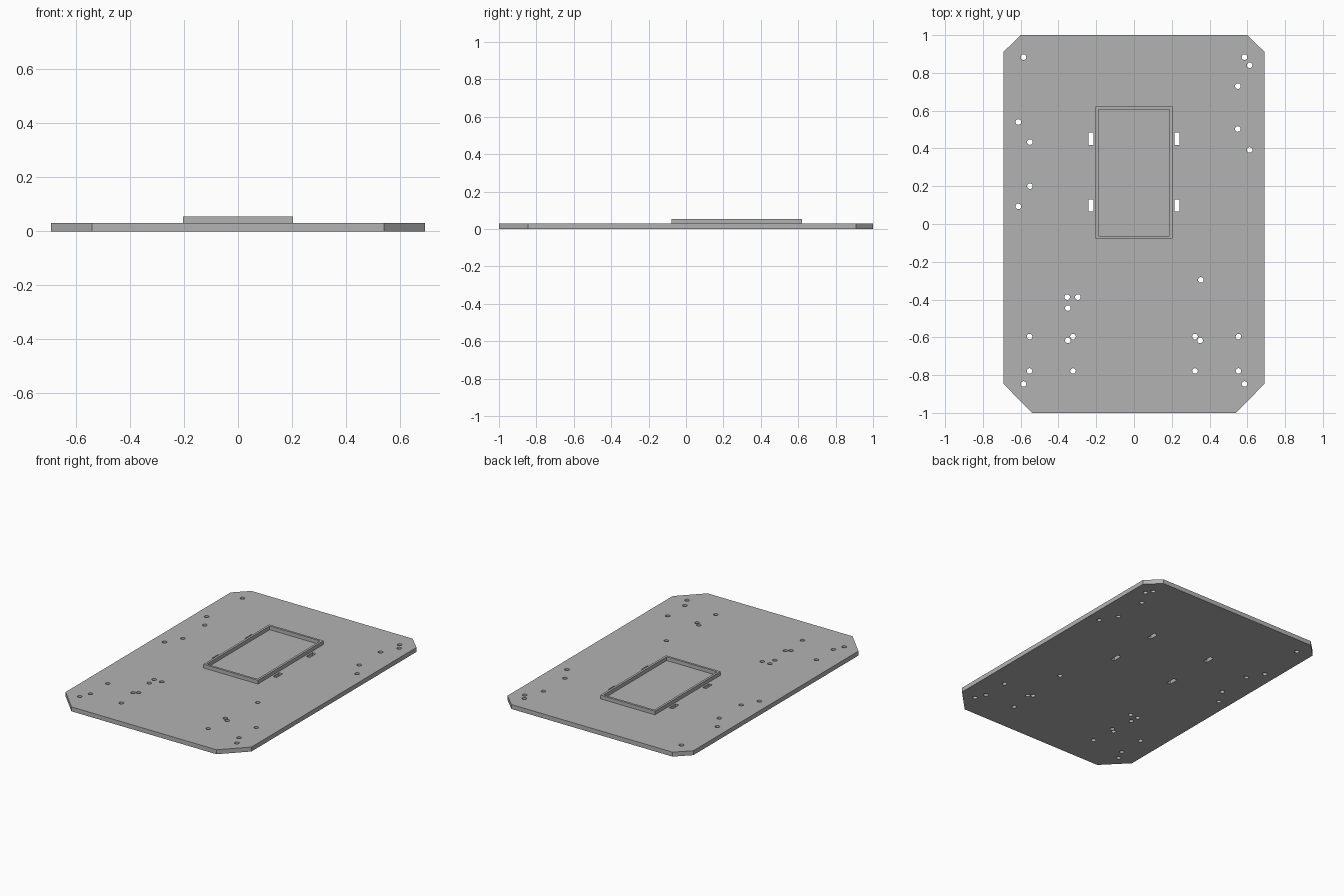
import bpy, bmesh
from math import cos, sin, pi, radians

cube = bpy.data.objects.get("Cube")
if cube:
    bpy.data.objects.remove(cube, do_unlink=True)

grey = bpy.data.materials.new("plain grey")
grey.use_nodes = True
grey.diffuse_color = (0.45, 0.45, 0.45, 1)
grey.node_tree.nodes["Principled BSDF"].inputs["Base Color"].default_value = (0.45, 0.45, 0.45, 1)


def rect(x0, y0, x1, y1):
    return [(x0, y0), (x1, y0), (x1, y1), (x0, y1)]


def circle(x, y, r=0.0148, n=20):
    return [(x + r * cos(2 * pi * i / n), y + r * sin(2 * pi * i / n)) for i in range(n)]


def slab(name, loops, z0, z1):
    """Extrude an outline, with any inner loops cut as openings."""
    curve = bpy.data.curves.new(name + "_outline", "CURVE")
    curve.dimensions = "2D"
    curve.fill_mode = "BOTH"
    curve.extrude = (z1 - z0) / 2
    for loop in loops:
        spline = curve.splines.new("POLY")
        spline.points.add(len(loop) - 1)
        for point, (x, y) in zip(spline.points, loop):
            point.co = (x, y, 0, 1)
        spline.use_cyclic_u = True
    helper = bpy.data.objects.new(name + "_helper", curve)
    bpy.context.collection.objects.link(helper)
    graph = bpy.context.evaluated_depsgraph_get()
    mesh = bpy.data.meshes.new_from_object(helper.evaluated_get(graph))
    bpy.data.objects.remove(helper, do_unlink=True)
    # Weld the caps to the walls and settle the shell at its height
    bm = bmesh.new()
    bm.from_mesh(mesh)
    bmesh.ops.remove_doubles(bm, verts=bm.verts, dist=0.0001)
    bmesh.ops.recalc_face_normals(bm, faces=bm.faces)
    bmesh.ops.translate(bm, verts=bm.verts, vec=(0, 0, (z0 + z1) / 2))
    bm.to_mesh(mesh)
    bm.free()
    mesh.name = name
    mesh.materials.clear()
    mesh.materials.append(grey)
    obj = bpy.data.objects.new(name, mesh)
    bpy.context.collection.objects.link(obj)
    bpy.ops.object.select_all(action="DESELECT")
    obj.select_set(True)
    bpy.context.view_layer.objects.active = obj
    bpy.ops.object.shade_smooth_by_angle(angle=radians(30))
    return obj


# Base plate outline with clipped corners
half = [(0.54, -1), (0.692, -0.845), (0.692, 0.91), (0.6, 1)]
outline = half + [(-x, y) for x, y in reversed(half)]

# Screw holes: mirrored pairs, then those on one side only
paired = [(0.585, 0.883), (0.585, -0.847), (0.553, -0.596), (0.553, -0.778),
          (0.323, -0.596), (0.323, -0.778), (0.35, -0.616)]
left_only = [(0.612, 0.84), (0.55, 0.73), (0.55, 0.503), (0.612, 0.392), (0.354, -0.296)]
right_only = [(-0.612, 0.54), (-0.551, 0.434), (-0.551, 0.2), (-0.612, 0.093),
              (-0.354, -0.387), (-0.297, -0.387), (-0.35, -0.445)]
holes = paired + [(-x, y) for x, y in paired] + left_only + right_only

# Strap slots beside the frame
slots = [rect(x - 0.013, y - 0.033, x + 0.013, y + 0.033)
         for x in (-0.228, 0.228) for y in (0.452, 0.098)]

slab("base_plate", [outline] + [circle(x, y) for x, y in holes] + slots, 0, 0.03)

# Raised rectangular retaining frame
slab("raised_frame", [rect(-0.203, -0.078, 0.203, 0.621),
                      rect(-0.188, -0.063, 0.188, 0.606)], 0.03, 0.055)
